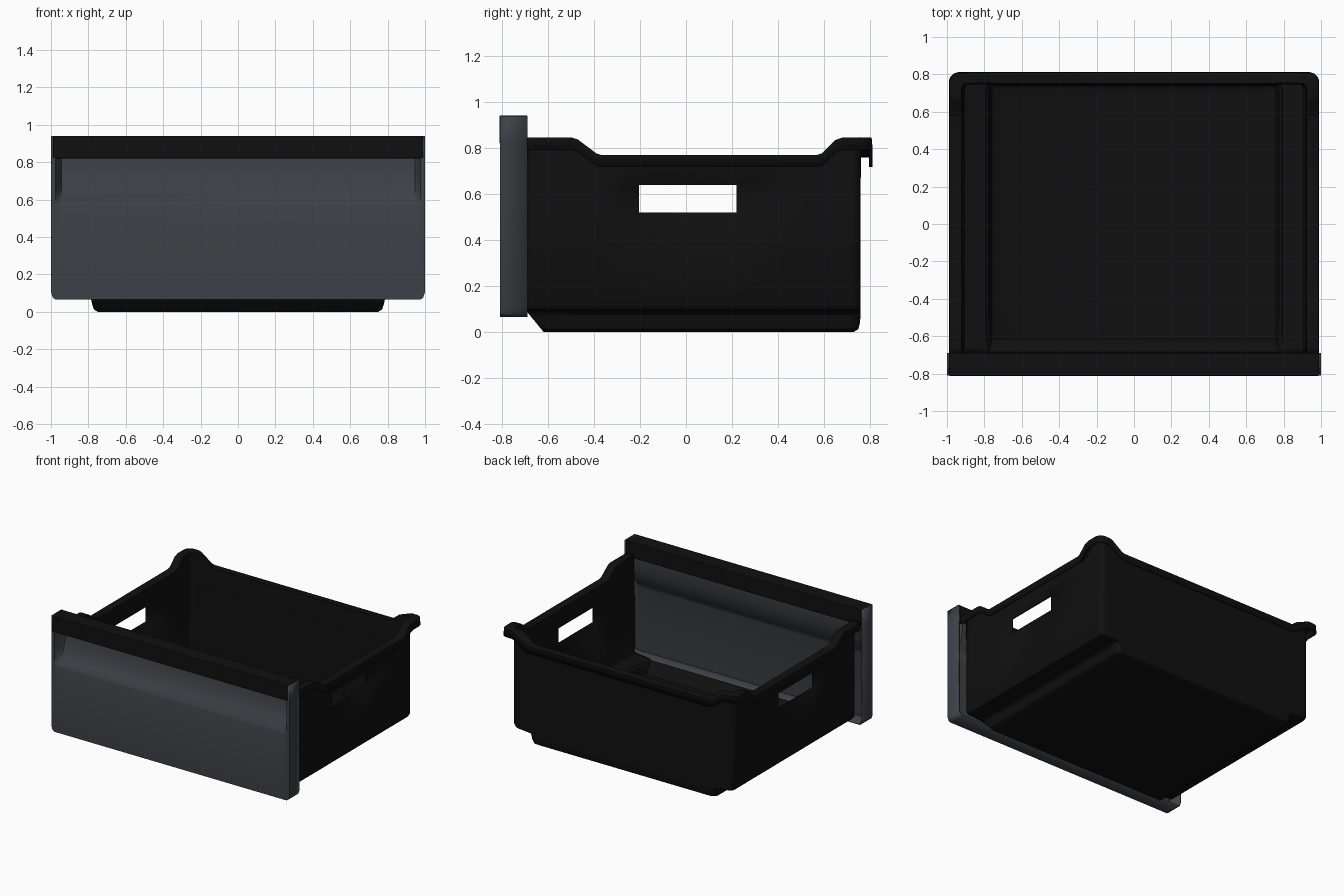
import bpy, bmesh, math

if "Cube" in bpy.data.objects:
    bpy.data.objects.remove(bpy.data.objects["Cube"])


def material(name, c):
    m = bpy.data.materials.new(name)
    m.diffuse_color = (*c, 1)
    m.use_nodes = True
    m.node_tree.nodes["Principled BSDF"].inputs["Base Color"].default_value = m.diffuse_color
    return m


BLACK = material("black_plastic", (0.005, 0.005, 0.005))
GREY = material("grey_plastic", (0.045, 0.05, 0.058))


def finish(name, bm, mat, thickness=0, bevel=0):
    me = bpy.data.meshes.new(name)
    bm.to_mesh(me)
    bm.free()
    ob = bpy.data.objects.new(name, me)
    bpy.context.collection.objects.link(ob)
    me.materials.append(mat)
    bpy.ops.object.select_all(action='DESELECT')
    ob.select_set(True)
    bpy.context.view_layer.objects.active = ob
    bpy.ops.object.shade_smooth_by_angle(angle=math.radians(35))
    if thickness:
        s = ob.modifiers.new("wall", 'SOLIDIFY')
        s.thickness = thickness
        s.offset = -1
    if bevel:
        b = ob.modifiers.new("edge", 'BEVEL')
        b.width = bevel
        b.segments = 2
    return ob


# Drawer bin: stacked U-shaped outlines, open at the front
T = 0.015
LOW, HIGH = 0.775, 0.85
SIDE = [(-0.69, HIGH), (-0.66, HIGH), (-0.62, HIGH), (-0.5, HIGH), (-0.475, 0.842),
        (-0.395, 0.783), (-0.37, LOW), (-0.205, LOW), (0.22, LOW), (0.57, LOW),
        (0.595, 0.783), (0.655, 0.84), (0.685, HIGH)]
BACK = [(0.87, HIGH), (0.85, 0.842), (0.77, 0.783), (0.74, LOW)]
ARC = 6


def outline(w, yb, r):
    """Points (x, y, rim height) from front right round the back to front left."""
    half = [(w, y, h) for y, h in SIDE]
    for k in range(ARC + 1):
        a = k / ARC * math.pi / 2
        half.append((w - r + r * math.cos(a), yb - r + r * math.sin(a), HIGH))
    half += [(x * w / 0.95, yb, h) for x, h in BACK]
    return half + [(-x, y, h) for x, y, h in reversed(half)]


# Rows: half width, back y, height (None = follow the rim), rim offset
ROWS = [(0.75, 0.73, 0, 0), (0.77, 0.75, 0.012, 0), (0.78, 0.757, 0.04, 0),
        (0.787, 0.76, 0.075, 0), (0.80, 0.76, 0.087, 0), (0.915, 0.76, 0.098, 0),
        (0.93, 0.76, 0.12, 0), (0.93, 0.76, 0.52, 0), (0.93, 0.76, 0.64, 0),
        (0.932, 0.762, None, -T), (0.975, 0.797, None, -T), (0.975, 0.797, None, -0.058)]
bm = bmesh.new()
grid = []
for w, yb, z, off in ROWS:
    row = []
    for x, y, h in outline(w, yb, 0.04):
        zz = h + off if z is None else z
        ramp = 0.085 * min(1, max(0, (-0.62 - y) / 0.07))
        row.append(bm.verts.new((x, y, max(zz, ramp))))
    grid.append(row)
n = len(grid[0])
hand = SIDE.index((-0.205, LOW))
for j in range(len(ROWS) - 1):
    for i in range(n - 1):
        if ROWS[j][2] == 0.52 and i in (hand, n - 2 - hand):
            continue  # hand hole
        bm.faces.new((grid[j][i], grid[j][i + 1], grid[j + 1][i + 1], grid[j + 1][i]))
f = grid[0]
k = len(SIDE) - 1
for i in range(k):
    bm.faces.new((f[i], f[n - 1 - i], f[n - 2 - i], f[i + 1]))
bm.faces.new(list(reversed(f[k:n - k])))
finish("drawer_bin", bm, BLACK, T)

# Front panel: shell with a finger scoop and a turned-back edge
Y0, Y1 = -0.81, -0.69
XS = [-1, -0.975, -0.96, -0.945, 0.945, 0.96, 0.975, 1]
DEPTH = [0, 0, 0.6, 1, 1, 0.6, 0, 0]
ZS = [(0.065, 0), (0.105, 0), (0.56, 0), (0.58, 0.008), (0.61, 0.032), (0.65, 0.058),
      (0.70, 0.077), (0.76, 0.09), (0.82, 0.096), (0.94, 0.096)]
bm = bmesh.new()
g = []
for z, d in ZS:
    row = []
    for x, s in zip(XS, DEPTH):
        px, pz = x, z
        if z == 0.065 and abs(x) == 1:
            px, pz = x * 0.99, 0.075
        row.append(bm.verts.new((px, Y0 + d * s, pz)))
    g.append(row)
for j in range(len(ZS) - 1):
    for i in range(len(XS) - 1):
        bm.faces.new((g[j][i], g[j][i + 1], g[j + 1][i + 1], g[j + 1][i]))
edge = [r[0] for r in reversed(g)] + g[0][1:-1] + [r[-1] for r in g]
rear = [bm.verts.new((v.co.x, Y1, v.co.z)) for v in edge]
for i in range(len(edge) - 1):
    bm.faces.new((edge[i], rear[i], rear[i + 1], edge[i + 1]))
finish("front_panel", bm, GREY, 0.012)

# Handle bar along the top of the panel
bm = bmesh.new()
bmesh.ops.create_cube(bm, size=1)
for v in bm.verts:
    v.co = (v.co.x * 1.978, v.co.y * 0.122 - 0.751, v.co.z * 0.12 + 0.881)
finish("handle_bar", bm, BLACK, 0, 0.004)
